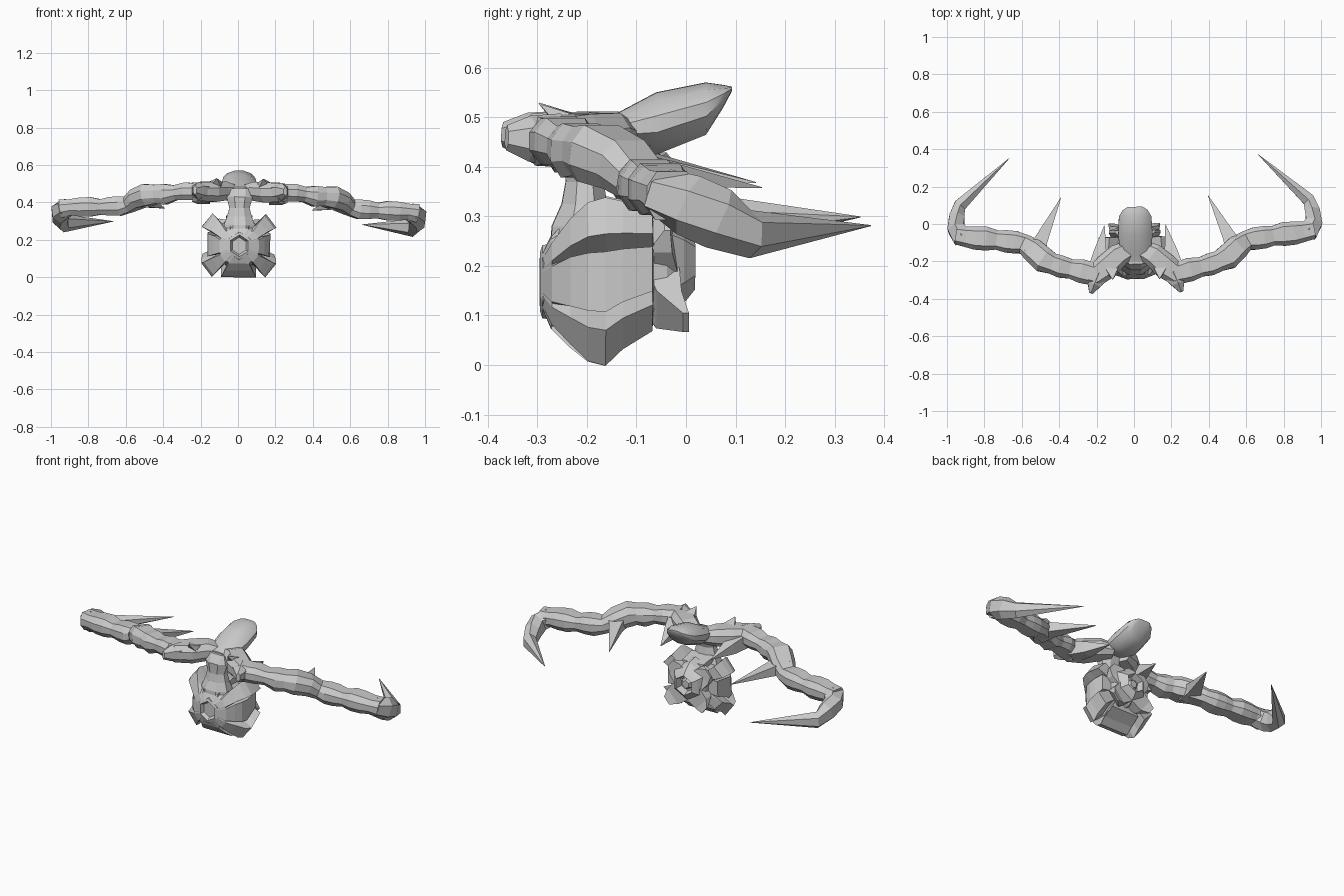
import bpy, bmesh, math
from mathutils import Vector, Matrix

cube = bpy.data.objects.get("Cube")
if cube:
    bpy.data.objects.remove(cube, do_unlink=True)

GREY = bpy.data.materials.new("stone grey")
GREY.use_nodes = True
COL = (0.6, 0.6, 0.6, 1)
GREY.diffuse_color = COL
GREY.node_tree.nodes["Principled BSDF"].inputs["Base Color"].default_value = COL

# the whole figure leans very slightly
LEAN = Matrix.Rotation(math.radians(0.9), 3, 'Z') @ Matrix.Rotation(math.radians(0.75), 3, 'Y')


def skin(name, rings):
    """Bridge a list of equal-sized vertex rings into a closed mesh object."""
    bm = bmesh.new()
    rows = [[bm.verts.new(LEAN @ Vector(p)) for p in r] for r in rings]
    n = len(rows[0])
    for a, b in zip(rows, rows[1:]):
        for i in range(n):
            j = (i + 1) % n
            bm.faces.new((a[i], a[j], b[j], b[i]))
    bm.faces.new(rows[0])
    bm.faces.new(rows[-1])
    bmesh.ops.remove_doubles(bm, verts=bm.verts, dist=0.0005)
    bmesh.ops.recalc_face_normals(bm, faces=bm.faces)
    me = bpy.data.meshes.new(name)
    bm.to_mesh(me)
    bm.free()
    me.materials.append(GREY)
    ob = bpy.data.objects.new(name, me)
    bpy.context.collection.objects.link(ob)
    return ob


def ring(c, side, up, w, h, n=8):
    c, k = Vector(c), 1 / math.cos(math.pi / n)
    return [c + side * (w * k * math.cos((i + .5) * math.tau / n))
            + up * (h * k * math.sin((i + .5) * math.tau / n)) for i in range(n)]


BEVELLED = [(1, -.4), (1, .4), (.62, 1), (-.62, 1), (-1, .4), (-1, -.4), (-.62, -1), (.62, -1)]


def sweep(name, pts, n=0):
    """pts: (x, y, z, half width, half height), rings turned across the path.
    n sides, or a bevelled box section when n is 0."""
    ps = [Vector(p[:3]) for p in pts]
    rings = []
    for i, p in enumerate(pts):
        t = (ps[min(i + 1, len(ps) - 1)] - ps[max(i - 1, 0)]).normalized()
        side = Vector((t.y, -t.x, 0)).normalized()
        up = side.cross(t)
        if n:
            rings.append(ring(p[:3], side, up, p[3], p[4], n))
        else:
            rings.append([ps[i] + side * (p[3] * u) + up * (p[4] * v) for u, v in BEVELLED])
    return skin(name, rings)


def flip(pts, s):
    return [(p[0] * s,) + tuple(p[1:]) for p in pts]


# --- arms, end claws and thorns, one set per side ---
SHOULDER = [(.03, -.135, .455, .05, .035), (.09, -.165, .46, .062, .05),
            (.155, -.225, .455, .068, .054), (.215, -.268, .455, .066, .05),
            (.28, -.25, .455, .055, .044)]
ARM = [(.24, -.262, .455, .06, .046), (.29, -.248, .455, .064, .047),
       (.345, -.236, .447, .052, .04), (.40, -.222, .438, .06, .055),
       (.445, -.205, .438, .056, .05), (.49, -.186, .434, .068, .058),
       (.545, -.135, .412, .064, .052), (.59, -.1, .382, .053, .043),
       (.64, -.088, .372, .06, .052), (.69, -.082, .37, .06, .05),
       (.74, -.074, .366, .052, .041), (.795, -.066, .366, .064, .052),
       (.855, -.062, .364, .062, .05), (.90, -.055, .362, .055, .043),
       (.952, -.045, .354, .05, .05)]
CLAW = [(.92, -.06, .358, .055, .045), (.956, -.01, .335, .045, .055),
        (.952, .05, .308, .04, .055), (.932, .115, .276, .034, .042),
        (.665, .362, .29, .001, .001)]
THORN = [(.54, -.16, .405, .06, .04), (.505, -.08, .395, .036, .028),
         (.393, .147, .363, .001, .001)]
INNER_THORN = [(.21, -.24, .44, .045, .04), (.19, -.15, .42, .034, .032),
               (.163, -.005, .395, .001, .001)]
FRONT_POINT = [(.20, -.26, .455, .062, .048), (.225, -.32, .46, .036, .04),
               (.242, -.366, .462, .010, .022)]
CREST = [(.12, -.19, .47, .04, .026), (.13, -.25, .495, .03, .018),
         (.125, -.295, .527, .001, .001)]
for s, tag in ((1, "left"), (-1, "right")):
    sweep(tag + "_shoulder", flip(SHOULDER, s))
    sweep(tag + "_arm", flip(ARM, s))
    sweep(tag + "_end_claw", flip(CLAW, s), 6)
    sweep(tag + "_outer_thorn", flip(THORN, s), 4)
    sweep(tag + "_inner_thorn", flip(INNER_THORN, s), 4)
    sweep(tag + "_front_point", flip(FRONT_POINT, s), 6)
    sweep(tag + "_shoulder_crest", flip(CREST, s), 4)

# --- raised paddle-shaped crown ---
X, Y, Z = Vector((1, 0, 0)), Vector((0, 1, 0)), Vector((0, 0, 1))
CROWN = [(-.20, .482, .462, .05), (-.16, .497, .445, .08), (-.06, .55, .425, .092),
         (.04, .57, .465, .087), (.075, .565, .52, .066), (.092, .562, .552, .04)]
crown = skin("crown", [ring((0, y, (t + b) / 2), X, Z, w, (t - b) / 2, 12)
                       for y, t, b, w in CROWN])
bpy.ops.object.select_all(action='DESELECT')
crown.select_set(True)
bpy.context.view_layer.objects.active = crown
bpy.ops.object.shade_smooth_by_angle(angle=math.radians(40))

# --- neck, spreading into the front of the body ---
NECK = [(-.215, .21, .09, .06), (-.205, .28, .082, .066), (-.205, .325, .066, .046),
        (-.205, .37, .054, .038), (-.195, .43, .07, .05), (-.17, .475, .075, .045)]
skin("neck", [ring((0, y, z), X, Y, w, d) for y, z, w, d in NECK])

# --- ribbed body: a star outline with raised ribs, stacked along y ---
# each rib: middle angle, half spread, radius
RIBS = [(0, 20, .178), (38, 12, .222), (90, 24, .175), (142, 12, .222),
        (180, 20, .178), (218, 12, .222), (270, 29, .195), (322, 12, .222)]
OUTLINE = []
for mid, half, r in RIBS:
    OUTLINE += [(mid - half - 3, .128), (mid - half, r), (mid + half, r), (mid + half + 3, .128)]


def star(y, z, kx, kz, core):
    """core blends the ribs toward a plain round section"""
    pts = []
    for a, r in OUTLINE:
        r = r * (1 - core) + .135 * core
        a = math.radians(a)
        pts.append((r * kx * math.cos(a), y, z + r * kz * math.sin(a)))
    return pts


BODY = [(-.265, .168, .36, .36, 1), (-.29, .168, .46, .46, 1), (-.272, .165, .8, .75, .9),
        (-.235, .17, .93, .93, .5), (-.2, .17, .98, .98, .1), (-.165, .17, 1, 1, 0),
        (-.13, .183, 1, .88, 0), (-.07, .196, .96, .74, 0), (-.065, .19, .7, .6, 1)]
skin("ribbed_body", [star(*row) for row in BODY])

# --- front boss with a recessed hexagonal rim ---
skin("front_boss", [ring((0, y, .168), X, Z, r, r * 1.1, 6)
                    for y, r in ((-.24, .065), (-.29, .058), (-.295, .046), (-.275, .036))])

# --- rear socket with nested hexagonal rims ---
skin("rear_socket", [ring((0, y, .21), X, Z, r, r, 6)
                     for y, r in ((-.10, .11), (-.04, .10), (-.005, .075), (.018, .05),
                                  (-.02, .04), (-.02, .03), (.0, .02))])

# --- rear flaring plates around the socket ---
for i, (a, reach, back) in enumerate(((40, .16, .03), (140, .16, .03),
                                      (220, .16, .068), (320, .16, .068))):
    a = math.radians(a)
    out = Vector((math.cos(a), 0, math.sin(a)))
    side = out.cross(Y)
    c = Vector((0, -.07, .19))
    skin("rear_plate_%d" % (i + 1), [
        ring(c + out * .05 + Y * .02, side, Y, .06, .035, 4),
        ring(c + out * reach * .75 + Y * back * .5, side, Y, .05, .025, 4),
        ring(c + out * reach + Y * back, side, Y, .025, .006, 4)])
